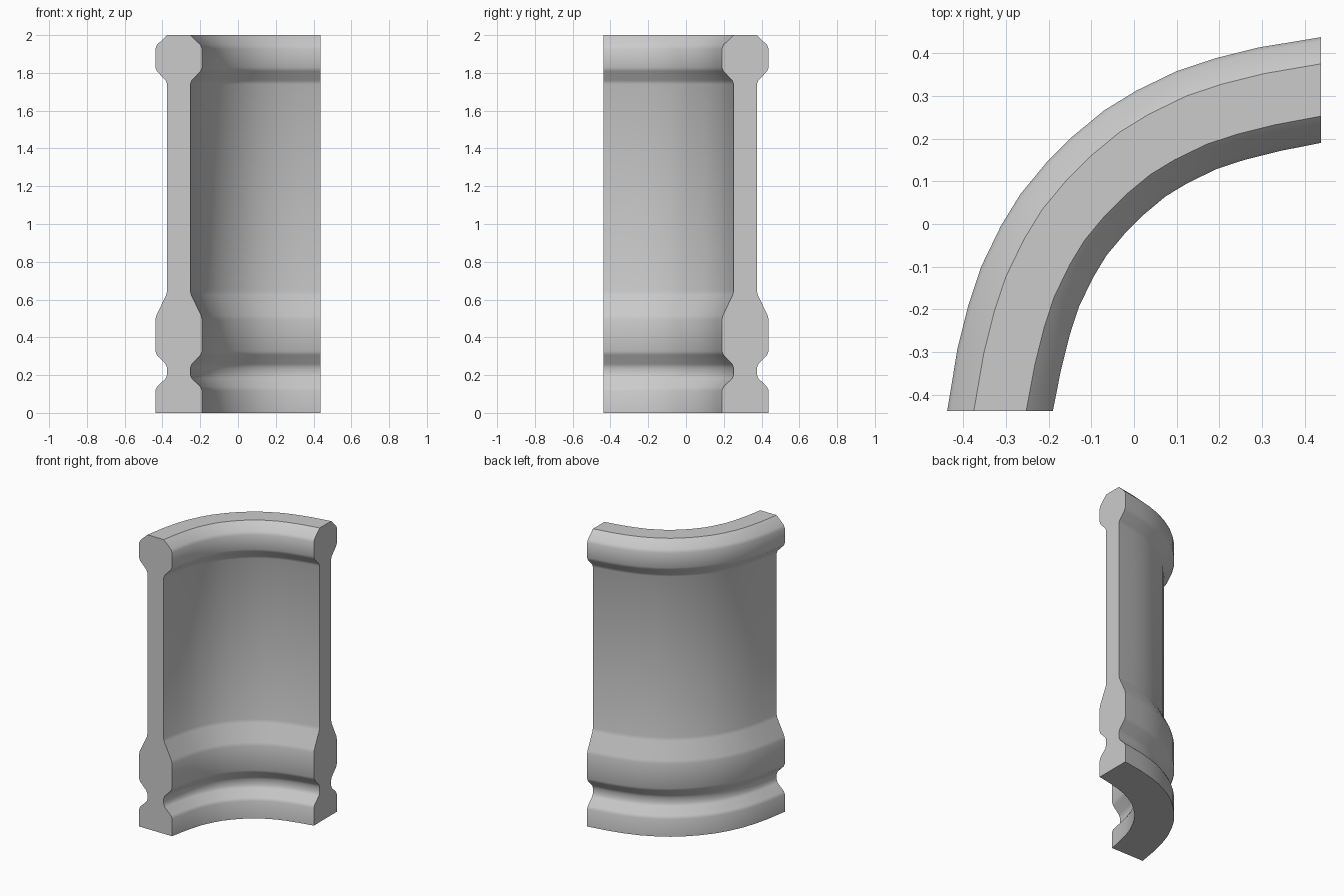
import bpy, bmesh, math
from mathutils import Vector

if "Cube" in bpy.data.objects:
    bpy.data.objects.remove(bpy.data.objects["Cube"])

THICK = 0.2475   # full wall thickness
INSET = 0.0625   # depth of the recessed bands

# Plan of the outer face: half of the arc, mirrored across the diagonal y = -x
half = [(-0.145, 0.204), (-0.07, 0.266), (0.005, 0.312), (0.1, 0.358),
        (0.19, 0.388), (0.29, 0.413), (0.4375, 0.4375)]
outer = [Vector((-y, -x)) for x, y in reversed(half)] + [Vector(p) for p in half]

# Inward direction at each plan point; the ends are cut square to the axes
across = []
for i in range(1, len(outer) - 1):
    t = ((outer[i] - outer[i - 1]).normalized() + (outer[i + 1] - outer[i]).normalized()).normalized()
    across.append(Vector((t.y, -t.x)))
across = [Vector((1, 0))] + across + [Vector((0, -1))]

# Moulded profile (inset, height), softened at each band corner
raw = [(0, 0), (0, 0.13), (1, 0.19), (1, 0.25), (0, 0.315), (0, 0.505),
       (1, 0.635), (1, 1.752), (0, 1.817), (0, 1.94), (1, 2)]
raw = [Vector((a * INSET, z)) for a, z in raw]
side = [raw[0]]
for a, b, c in zip(raw, raw[1:], raw[2:]):
    side += [b + (a - b).normalized() * 0.012, b + (c - b).normalized() * 0.012]
side.append(raw[-1])
profile = side + [Vector((THICK - p.x, p.y)) for p in reversed(side)]

# Sweep the profile along the plan
bm = bmesh.new()
rings = []
for p, d in zip(outer, across):
    rings.append([bm.verts.new((*(p + d * q.x), q.y)) for q in profile])
n = len(profile)
for r, s in zip(rings, rings[1:]):
    for j in range(n):
        k = (j + 1) % n
        bm.faces.new((r[j], r[k], s[k], s[j]))
bm.faces.new(rings[0])
bm.faces.new(rings[-1])
bmesh.ops.recalc_face_normals(bm, faces=bm.faces)

mesh = bpy.data.meshes.new("curved_wall_panel")
bm.to_mesh(mesh)
bm.free()
wall = bpy.data.objects.new("curved_wall_panel", mesh)
bpy.context.collection.objects.link(wall)
bpy.context.view_layer.objects.active = wall
wall.select_set(True)
bpy.ops.object.shade_smooth_by_angle(angle=math.radians(30))
